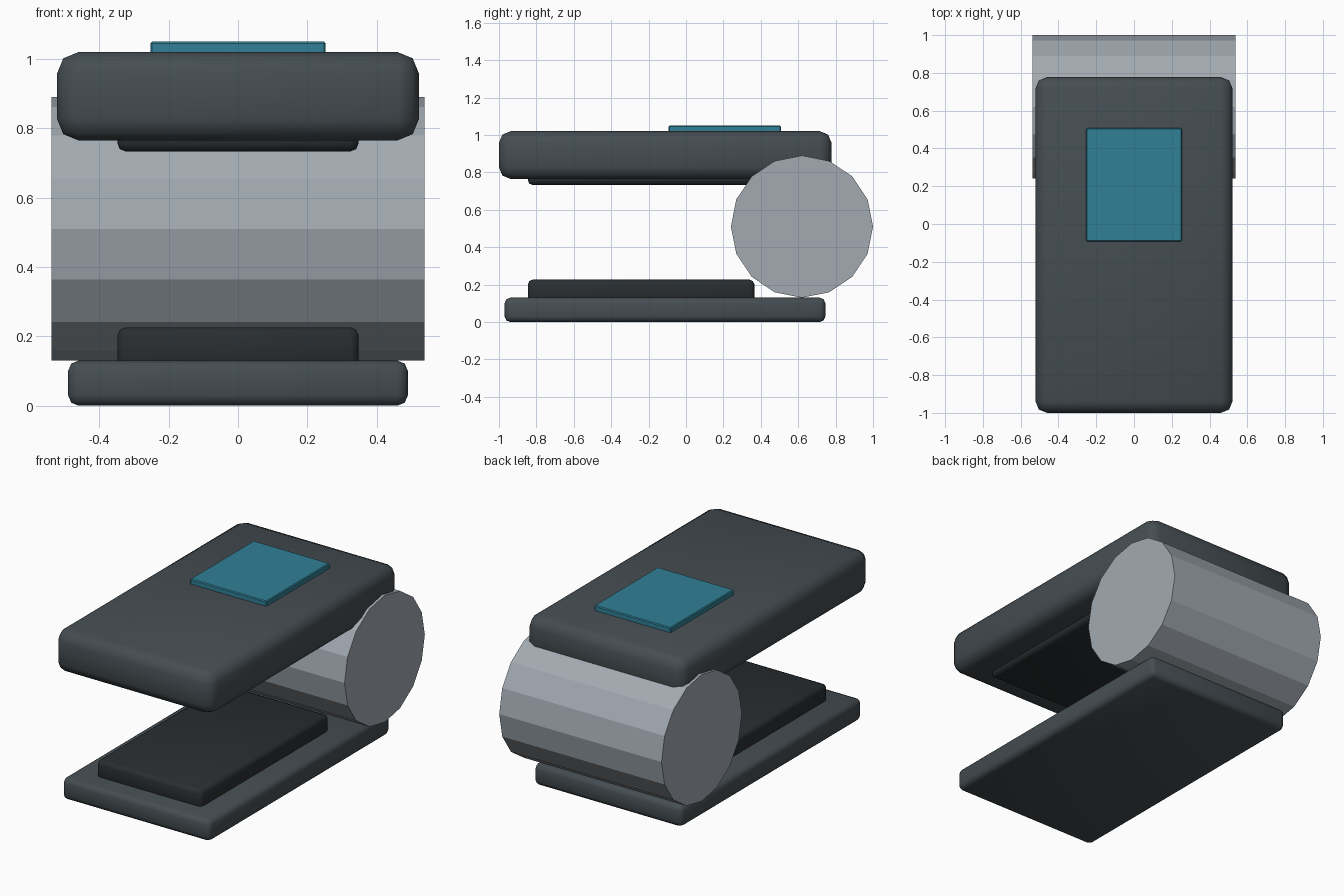
import bpy, math

if "Cube" in bpy.data.objects:
    bpy.data.objects.remove(bpy.data.objects["Cube"])


def material(name, rgb):
    m = bpy.data.materials.new(name)
    m.diffuse_color = (*rgb, 1)
    m.use_nodes = True
    m.node_tree.nodes["Principled BSDF"].inputs["Base Color"].default_value = m.diffuse_color
    return m


shell = material("dark_shell", (0.06, 0.075, 0.085))
pad = material("black_pad", (0.022, 0.027, 0.03))
steel = material("steel", (0.36, 0.40, 0.44))
teal = material("teal_screen", (0.03, 0.22, 0.31))


def box(name, x, y, z, bevel, segments, mat):
    """Bevelled box from (min, max) ranges on each axis."""
    ranges = (x, y, z)
    bpy.ops.mesh.primitive_cube_add(size=1, location=[(a + b) / 2 for a, b in ranges])
    ob = bpy.context.object
    ob.name = name
    ob.scale = [b - a for a, b in ranges]
    bpy.ops.object.transform_apply(location=False, rotation=False, scale=True)
    mod = ob.modifiers.new("bevel", "BEVEL")
    mod.width, mod.segments = bevel, segments
    bpy.ops.object.modifier_apply(modifier=mod.name)
    if segments > 1:
        bpy.ops.object.shade_smooth_by_angle(angle=math.radians(50))
    ob.data.materials.append(mat)
    return ob


# Lower jaw and upper jaw shells
box("lower_jaw", (-0.49, 0.49), (-0.97, 0.745), (0.0, 0.13), 0.03, 2, shell)
box("upper_jaw", (-0.522, 0.522), (-1.0, 0.778), (0.765, 1.02), 0.062, 2, shell)

# Facing contact pads
for name, z in (("lower_pad", (0.105, 0.226)), ("upper_pad", (0.733, 0.854))):
    box(name, (-0.348, 0.348), (-0.845, 0.365), z, 0.024, 2, pad)

# Screen on top
box("screen", (-0.253, 0.253), (-0.093, 0.508), (1.0, 1.05), 0.005, 1, teal)

# Sixteen-sided hinge barrel across the back
bpy.ops.mesh.primitive_cylinder_add(vertices=16, radius=0.38, depth=1.076,
                                    location=(0, 0.62, 0.51),
                                    rotation=(0, math.pi / 2, 0))
barrel = bpy.context.object
barrel.name = "hinge_barrel"
barrel.data.materials.append(steel)
